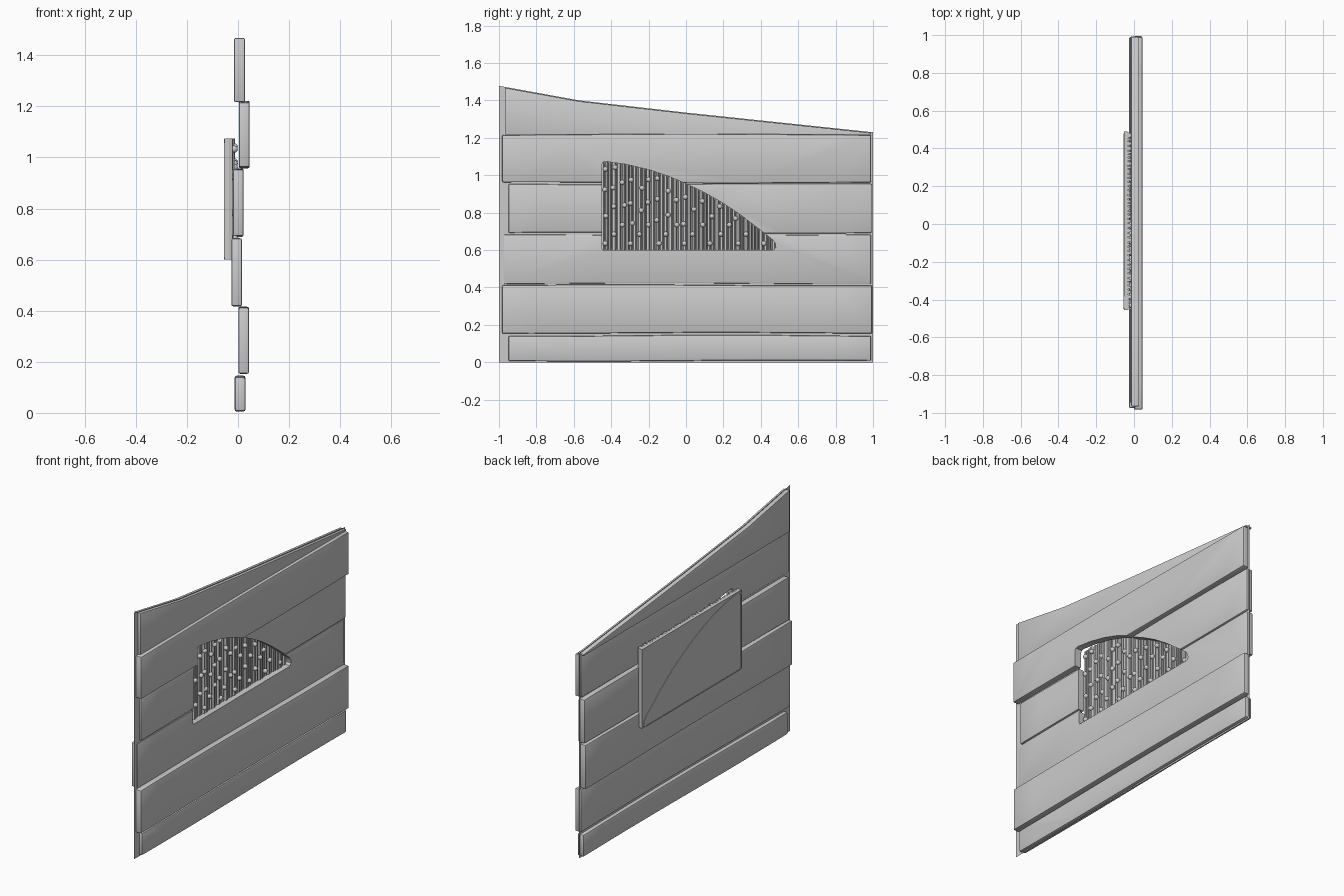
import bpy, bmesh, math, random
from mathutils import Matrix, Vector

if "Cube" in bpy.data.objects:
    bpy.data.objects.remove(bpy.data.objects["Cube"])

random.seed(4)


def finish(bm, name, smooth=True):
    bmesh.ops.recalc_face_normals(bm, faces=bm.faces[:])
    me = bpy.data.meshes.new(name)
    bm.to_mesh(me)
    bm.free()
    ob = bpy.data.objects.new(name, me)
    bpy.context.collection.objects.link(ob)
    bpy.ops.object.select_all(action='DESELECT')
    ob.select_set(True)
    bpy.context.view_layer.objects.active = ob
    if smooth:
        bpy.ops.object.shade_smooth_by_angle(angle=math.radians(40))
    return ob


def prism(name, outline, x0, x1, bevel=0.0):
    """Extrude a (y, z) outline from x0 to x1, optionally rounding the sharp edges."""
    bm = bmesh.new()
    f = bm.faces.new([bm.verts.new((x0, y, z)) for y, z in outline])
    ext = bmesh.ops.extrude_face_region(bm, geom=[f])
    bmesh.ops.translate(bm, vec=(x1 - x0, 0, 0),
                        verts=[v for v in ext['geom'] if isinstance(v, bmesh.types.BMVert)])
    bmesh.ops.recalc_face_normals(bm, faces=bm.faces[:])
    if bevel:
        edges = [e for e in bm.edges if e.calc_face_angle(0) > math.radians(40)]
        bmesh.ops.bevel(bm, geom=edges, offset=bevel, segments=2, profile=0.5, affect='EDGES')
    return finish(bm, name)


def slope(y):
    """Height of the sloping top edge of the wall."""
    pts = [(-1, 1.478), (-0.57, 1.40), (0, 1.335), (1, 1.23)]
    for (a, za), (b, zb) in zip(pts, pts[1:]):
        if y <= b:
            return za + (zb - za) * (y - a) / (b - a)
    return 1.23


def wave(y0, y1, z, phase, n=12):
    """Slightly uneven sawn edge along the length of a plank."""
    ys = [y0 + (y1 - y0) * i / n for i in range(n + 1)]
    return [(y, z + 0.003 * math.sin(3 * y + phase)) for y in ys]


# opening shape: straight left and bottom edges, curved upper right edge
opening = [(-0.445, 0.60), (-0.45, 0.61), (-0.45, 1.055), (-0.443, 1.07), (-0.425, 1.073),
           (-0.32, 1.058), (-0.2, 1.03), (-0.1, 0.997), (0.0, 0.955), (0.1, 0.906),
           (0.2, 0.85), (0.3, 0.782), (0.4, 0.705), (0.46, 0.658), (0.478, 0.635),
           (0.48, 0.615), (0.47, 0.602), (0.46, 0.60)]
cutter = prism("opening_cutter", opening, -0.2, 0.2)
cutter.hide_render = True

# planks: y0, y1, z0, z1, x0, x1
planks = [(-0.95, 0.990, 0.008, 0.143, -0.013, 0.029),
          (-0.983, 0.995, 0.156, 0.413, 0.001, 0.043),
          (-0.975, 0.990, 0.420, 0.681, -0.026, 0.016),
          (-0.95, 0.993, 0.692, 0.954, -0.020, 0.022),
          (-0.983, 0.990, 0.960, 1.219, 0.003, 0.046)]
for i, (y0, y1, z0, z1, x0, x1) in enumerate(planks):
    outline = wave(y0, y1, z0, i) + wave(y0, y1, z1, i * 1.7 + 1)[::-1]
    ob = prism(f"plank_{i + 1}", outline, x0, x1, 0.008)
    if z1 > 0.6 and z0 < 1.07:
        mod = ob.modifiers.new("opening", 'BOOLEAN')
        mod.object = cutter
        mod.solver = 'EXACT'
        bpy.ops.object.modifier_apply(modifier=mod.name)
        bpy.ops.object.shade_smooth_by_angle(angle=math.radians(40))

# top plank cut along the slope
ys = [-0.965, -0.57, 0.0, 0.99]
prism("top_plank", [(y, slope(y) - 0.004) for y in ys] + [(0.99, 1.217), (-0.965, 1.217)],
      -0.015, 0.027, 0.004)

# thin backing sheet with the same opening
bm = bmesh.new()
sheet = [(-1, 0), (1, 0)] + [(y, slope(y)) for y in (1, 0, -0.57, -1)]
for ring in (sheet, opening):
    vs = [bm.verts.new((0.01, y, z)) for y, z in ring]
    for a, b in zip(vs, vs[1:] + vs[:1]):
        bm.edges.new((a, b))
bmesh.ops.triangle_fill(bm, use_beauty=True, edges=bm.edges[:], normal=(1, 0, 0))
finish(bm, "backing_sheet", False)

# ribbed panel behind the opening: flat back, uneven vertical ribs in front
profile = [(-0.052, 0.49), (-0.052, -0.455)]
y = -0.455
while y < 0.475:
    w = random.uniform(0.016, 0.028)
    w = min(w, 0.49 - y)
    h = random.uniform(-0.022, -0.012)
    profile += [(-0.036, y), (h, y + 0.25 * w), (h, y + 0.7 * w)]
    y += w
profile.append((-0.036, 0.489))
bm = bmesh.new()
f = bm.faces.new([bm.verts.new((px, py, 0.60)) for px, py in profile])
ext = bmesh.ops.extrude_face_region(bm, geom=[f])
bmesh.ops.translate(bm, vec=(0, 0, 0.475),
                    verts=[v for v in ext['geom'] if isinstance(v, bmesh.types.BMVert)])
finish(bm, "ribbed_panel", False)

# narrow raised rim on the back following the opening
c = Vector((-0.1, 0.78))
bm = bmesh.new()
rings = []
for x, s in ((-0.03, 1.0), (-0.055, 1.0), (-0.055, 0.975), (-0.03, 0.975)):
    rings.append([bm.verts.new((x, *(c + (Vector(p) - c) * s))) for p in opening])
n = len(opening)
for k in range(4):
    a, b = rings[k], rings[(k + 1) % 4]
    for i in range(n):
        bm.faces.new((a[i], a[(i + 1) % n], b[(i + 1) % n], b[i]))
finish(bm, "opening_rim")


# small studs scattered in columns over the ribs
def arch(y):
    for (a, za), (b, zb) in zip(opening[4:15], opening[5:15]):
        if a <= y <= b:
            return za + (zb - za) * (y - a) / (b - a)
    return 1.07 if y < 0 else 0.63


bm = bmesh.new()
for col in range(20):
    y = -0.43 + col * 0.0468
    z = 0.635 + 0.05 * (col * 7 % 3)
    while z < arch(y) - 0.02:
        pos = Matrix.Translation((-0.014, y + random.uniform(-0.008, 0.008), z))
        bmesh.ops.create_uvsphere(bm, u_segments=10, v_segments=6, radius=0.014, matrix=pos)
        z += random.uniform(0.10, 0.15)
finish(bm, "studs")

bpy.data.objects.remove(cutter)
